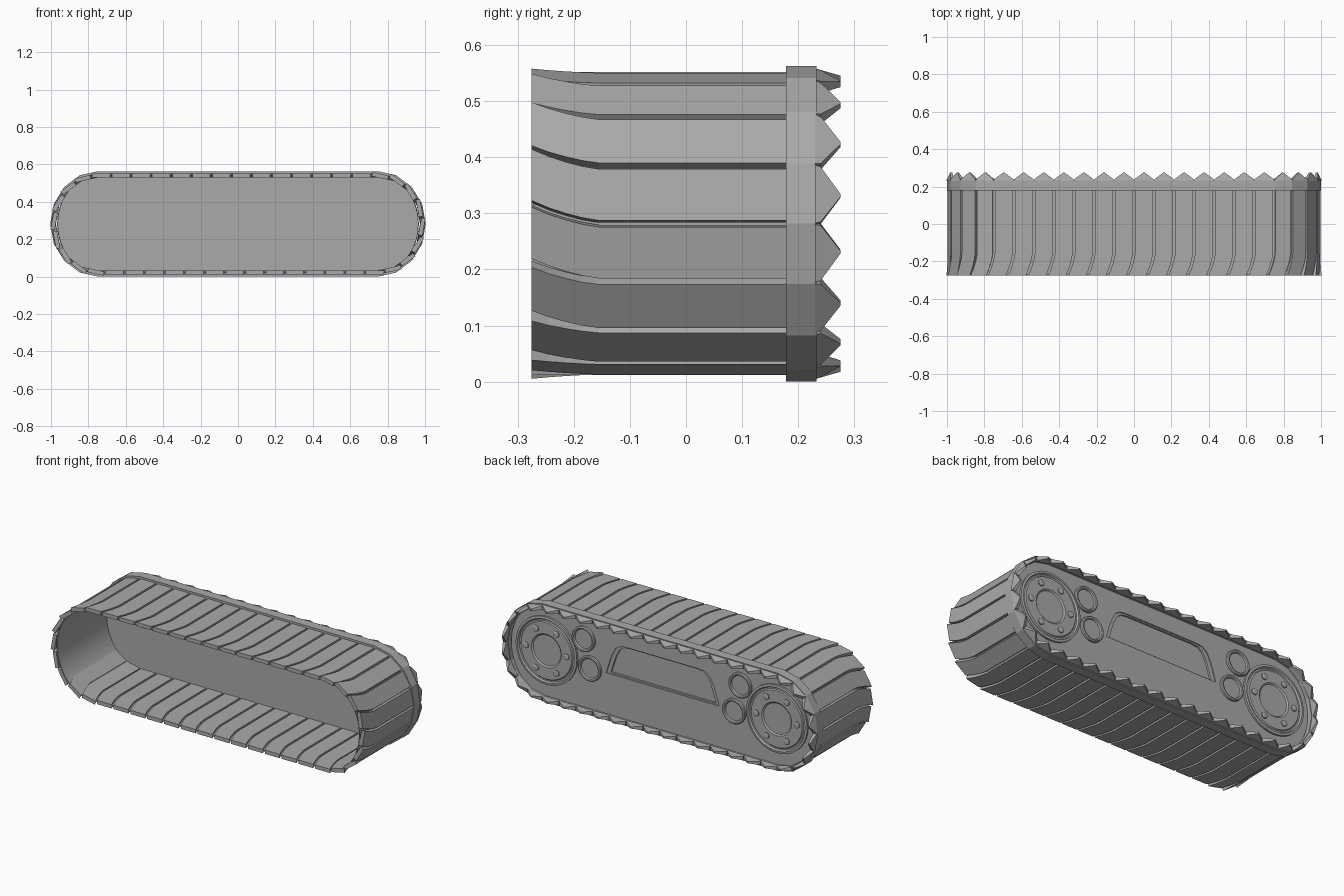
import bpy, bmesh, math
from mathutils import Vector

if "Cube" in bpy.data.objects:
    bpy.data.objects.remove(bpy.data.objects["Cube"])

MID = 0.2815      # height of the track axis
HALF = 0.75       # half length of the straight run
grey = bpy.data.materials.new("track_grey")
grey.use_nodes = True
grey.diffuse_color = (0.4, 0.4, 0.4, 1)
grey.node_tree.nodes["Principled BSDF"].inputs["Base Color"].default_value = (0.4, 0.4, 0.4, 1)


def finish(bm, name, smooth=False):
    bmesh.ops.remove_doubles(bm, verts=bm.verts, dist=0.00001)
    bmesh.ops.recalc_face_normals(bm, faces=bm.faces)
    mesh = bpy.data.meshes.new(name)
    bm.to_mesh(mesh)
    bm.free()
    mesh.materials.append(grey)
    obj = bpy.data.objects.new(name, mesh)
    bpy.context.collection.objects.link(obj)
    bpy.ops.object.select_all(action="DESELECT")
    obj.select_set(True)
    bpy.context.view_layer.objects.active = obj
    if smooth:
        bpy.ops.object.shade_smooth_by_angle(angle=math.radians(30))
    return obj


def stadium(rx, rz, segs, straight=1):
    """Closed oval path of (x, z), counter-clockwise seen from the front."""
    pts = []
    for side in (1, -1):
        for i in range(segs + 1):
            a = math.pi * (i / segs - 0.5)
            pts.append((side * (HALF + rx * math.cos(a)), MID + side * rz * math.sin(a)))
        for i in range(1, straight):
            pts.append((side * HALF * (1 - 2 * i / straight), MID + side * rz))
    return pts


def loft(bm, rings, closed=False, caps=False):
    """Bridge equal rings of points; optionally join the last to the first."""
    rows = [[bm.verts.new(p) for p in ring] for ring in rings]
    n = len(rows[0])
    pairs = list(zip(rows, rows[1:])) + ([(rows[-1], rows[0])] if closed else [])
    for a, b in pairs:
        for i in range(n):
            j = (i + 1) % n
            bm.faces.new((a[i], a[j], b[j], b[i]))
    if caps:
        bm.faces.new(rows[0])
        bm.faces.new(rows[-1])


def at_y(points, y):
    return [(x, y, z) for x, z in points]


def lathe(name, cx, cz, profile, segs=32):
    """Turn a (radius, y) profile around an axis along y."""
    bm = bmesh.new()
    rings = []
    for r, y in profile:
        rings.append([(cx + r * math.cos(math.tau * i / segs), y,
                       cz + r * math.sin(math.tau * i / segs)) for i in range(segs)])
    loft(bm, rings, caps=True)
    return finish(bm, name, True)


# Tread pads with swept front ends, and one pointed tooth behind each
pads, teeth = bmesh.new(), bmesh.new()
path = stadium(0.247, 0.27, 8, 14)
SWEEP = [(0.18, 0), (-0.155, 0), (-0.185, 0.005), (-0.215, 0.013), (-0.245, 0.023), (-0.275, 0.036)]
for k, start in enumerate(path):
    a = Vector((start[0], 0, start[1]))
    end = path[(k + 1) % len(path)]
    b = Vector((end[0], 0, end[1]))
    t = (b - a).normalized()
    out = Vector((t.z, 0, -t.x))
    gap = t * 0.006
    rings = []
    for y, shift in SWEEP:
        move = t * shift + Vector((0, y, 0))
        rings.append([a + gap + move, b - gap + move,
                      b - gap - out * 0.022 + move, a + gap - out * 0.022 + move])
    loft(pads, rings, caps=True)
    mid = (a + b) / 2
    half = (b - a).length / 2
    rings = []
    for y, w, top, low in ((0.23, half, 0.007, -0.02), (0.24, half * 0.95, 0.004, -0.018),
                           (0.275, 0.003, -0.006, -0.016)):
        c = mid + Vector((0, y, 0))
        rings.append([c - t * w + out * top, c + t * w + out * top,
                      c + t * w + out * low, c - t * w + out * low])
    loft(teeth, rings, caps=True)
finish(pads, "tread_pads")
finish(teeth, "tread_teeth")

# Raised band around the rear edge of the tread
bm = bmesh.new()
outer, inner = stadium(0.25, 0.2815, 8, 14), stadium(0.223, 0.255, 8, 14)
loft(bm, [at_y(outer, 0.178), at_y(outer, 0.233), at_y(inner, 0.233), at_y(inner, 0.178)], closed=True)
finish(bm, "rear_band")

# Smooth inner belt that carries the pads
bm = bmesh.new()
outer, inner = stadium(0.217, 0.26, 24), stadium(0.212, 0.257, 24)
loft(bm, [at_y(outer, -0.272), at_y(outer, 0.2), at_y(inner, 0.2), at_y(inner, -0.272)], closed=True)
finish(bm, "inner_belt", True)

# Side plate closing the rear
bm = bmesh.new()
edge = stadium(0.215, 0.258, 24)
loft(bm, [at_y(edge, 0.178), at_y(edge, 0.213)], caps=True)
plate = finish(bm, "side_plate")

# Recessed window with rounded upper corners, cut into the plate
right = [(0.36, -0.02), (0.345, 0.03), (0.325, 0.09), (0.3, 0.135), (0.27, 0.155), (0.23, 0.16)]
outline = right + [(-x, z) for x, z in reversed(right)]


def window_ring(scale, y):
    return [(x * scale, y, MID + 0.07 + (z - 0.07) * scale) for x, z in outline]


bm = bmesh.new()
loft(bm, [window_ring(0.93, 0.195), window_ring(0.93, 0.206), window_ring(1, 0.207), window_ring(1, 0.24)], caps=True)
cutter = finish(bm, "window_cutter")
cutter.hide_render = True
cut = plate.modifiers.new("window", "BOOLEAN")
cut.operation = "DIFFERENCE"
cut.solver = "EXACT"
cut.object = cutter
bpy.context.view_layer.objects.active = plate
bpy.ops.object.modifier_apply(modifier="window")
bpy.data.objects.remove(cutter)

# Road wheels, bolts and small rollers on both sides
WHEEL = [(0.195, 0.205), (0.195, 0.224), (0.182, 0.226), (0.176, 0.217), (0.168, 0.217),
         (0.163, 0.223), (0.096, 0.223), (0.088, 0.216), (0.08, 0.216)]
ROLLER = [(0.072, 0.205), (0.072, 0.225), (0.066, 0.229), (0.058, 0.227), (0.054, 0.218)]
BOLT = [(0.018, 0.22), (0.018, 0.229), (0.012, 0.233)]
for side, word in ((1, "left"), (-1, "right")):
    wx, wz = side * 0.735, MID + 0.01
    lathe(word + "_wheel", wx, wz, WHEEL, 40)
    for i in range(6):
        a = math.tau * i / 6
        lathe(f"{word}_wheel_bolt_{i + 1}", wx + 0.13 * math.cos(a), wz + 0.13 * math.sin(a), BOLT, 10)
    lathe(word + "_upper_roller", side * 0.5, MID + 0.14, ROLLER, 28)
    lathe(word + "_lower_roller", side * 0.46, MID - 0.02, ROLLER, 28)
